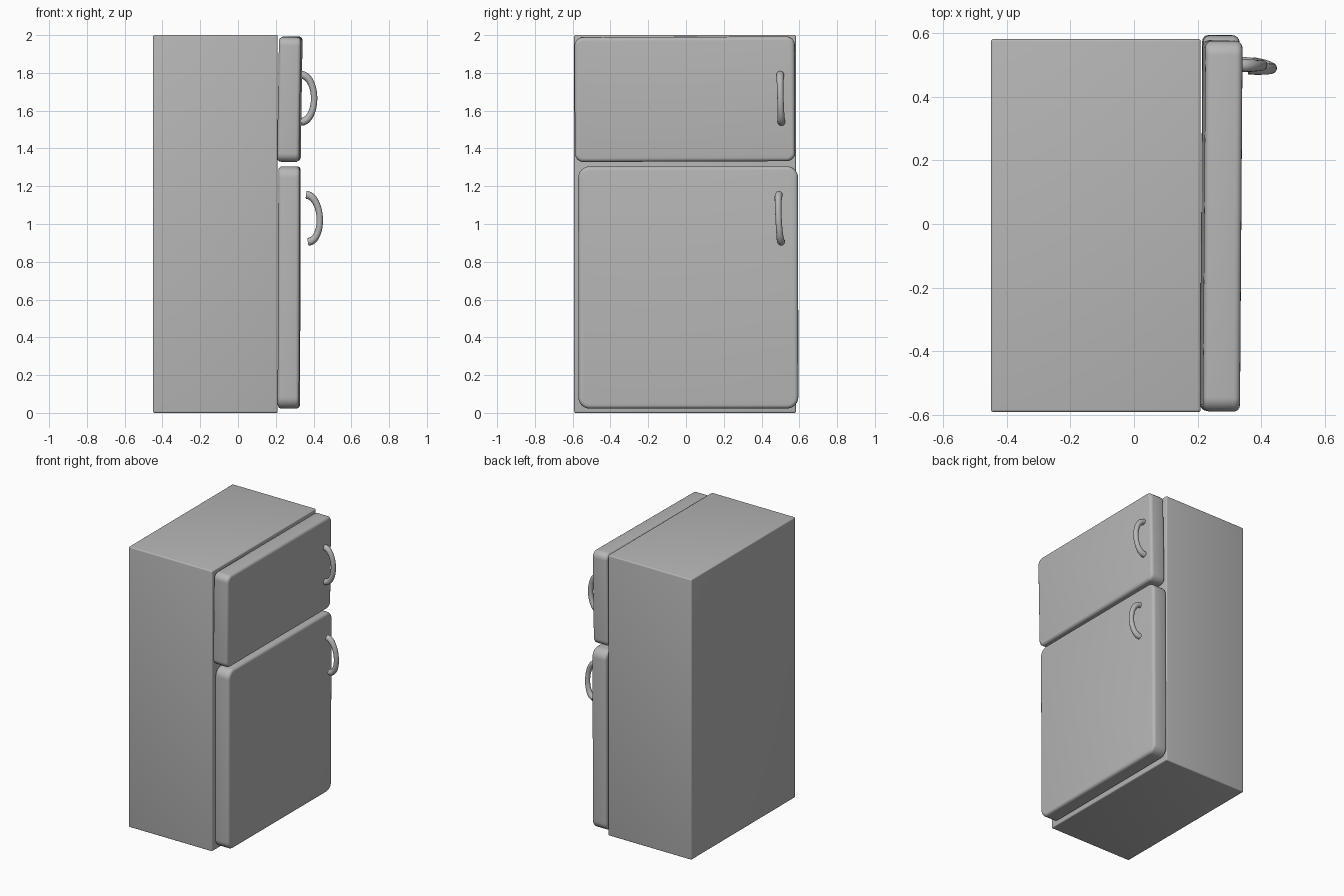
import bpy, bmesh, math
from mathutils import Vector

if "Cube" in bpy.data.objects:
    bpy.data.objects.remove(bpy.data.objects["Cube"])


def rounded_box(name, lo, hi, corner, edge, rot=(0, 0, 0)):
    """Box spanning lo..hi; corners rounded around x, then all rims softened."""
    lo, hi = Vector(lo), Vector(hi)
    bm = bmesh.new()
    bmesh.ops.create_cube(bm, size=1)
    bmesh.ops.scale(bm, vec=hi - lo, verts=bm.verts)
    if corner:
        along_x = [e for e in bm.edges
                   if abs(e.verts[0].co.x - e.verts[1].co.x) > 1e-4]
        bmesh.ops.bevel(bm, geom=along_x, offset=corner, segments=8,
                        profile=0.5, affect='EDGES')
        half = (hi.x - lo.x) / 2
        rims = [e for e in bm.edges
                if all(abs(v.co.x - e.verts[0].co.x) < 1e-5 for v in e.verts)
                and abs(abs(e.verts[0].co.x) - half) < 1e-4]
    else:
        rims = bm.edges[:]
    bmesh.ops.bevel(bm, geom=rims, offset=edge, segments=4,
                    profile=0.5, affect='EDGES')
    mesh = bpy.data.meshes.new(name)
    bm.to_mesh(mesh)
    bm.free()
    ob = bpy.data.objects.new(name, mesh)
    bpy.context.collection.objects.link(ob)
    ob.location = (lo + hi) / 2
    ob.rotation_euler = rot
    return ob


def handle(name, x, y, z, reach, half_h, lean, bow, tilt):
    """Bowed tube: half ellipse in xz, slightly thicker at the two ends."""
    cu = bpy.data.curves.new(name, 'CURVE')
    cu.dimensions = '3D'
    cu.bevel_depth = 1.0
    cu.bevel_resolution = 4
    cu.use_fill_caps = True
    n = 24
    sp = cu.splines.new('POLY')
    sp.points.add(n)
    for i, p in enumerate(sp.points):
        a = -math.pi / 2 + math.pi * i / n
        c, s = math.cos(a), math.sin(a)
        p.co = (x + reach * c - tilt * s, y - lean * s - bow * c,
                z + half_h * s, 1)
        p.radius = 0.017 + 0.004 * abs(s) ** 3
    ob = bpy.data.objects.new(name, cu)
    bpy.context.collection.objects.link(ob)
    bpy.ops.object.select_all(action='DESELECT')
    bpy.context.view_layer.objects.active = ob
    ob.select_set(True)
    bpy.ops.object.convert(target='MESH')
    return bpy.context.object


parts = [
    # Cabinet
    rounded_box("cabinet", (-0.45, -0.592, 0), (0.21, 0.582, 2.0), 0, 0.008),
    # Doors, hung very slightly out of true
    rounded_box("freezer_door", (0.216, -0.589, 1.331), (0.333, 0.577, 1.991),
                0.045, 0.02, (0.004, 0.015, -0.007)),
    rounded_box("fridge_door", (0.214, -0.57, 0.023), (0.328, 0.594, 1.305),
                0.06, 0.02, (0.001, 0.003, -0.004)),
    # Handles
    handle("freezer_handle", 0.335, 0.502, 1.665, 0.068, 0.124, 0.003, 0.002, 0),
    handle("fridge_handle", 0.367, 0.498, 1.03, 0.066, 0.124, 0.006, 0.008, 0.005),
]

# Mid grey enamel
grey = bpy.data.materials.new("grey_enamel")
grey.diffuse_color = (0.47, 0.47, 0.47, 1)
grey.use_nodes = True
grey.node_tree.nodes["Principled BSDF"].inputs["Base Color"].default_value = grey.diffuse_color

for ob in parts:
    ob.data.materials.append(grey)
    bpy.ops.object.select_all(action='DESELECT')
    bpy.context.view_layer.objects.active = ob
    ob.select_set(True)
    bpy.ops.object.shade_smooth_by_angle(angle=math.radians(35))
